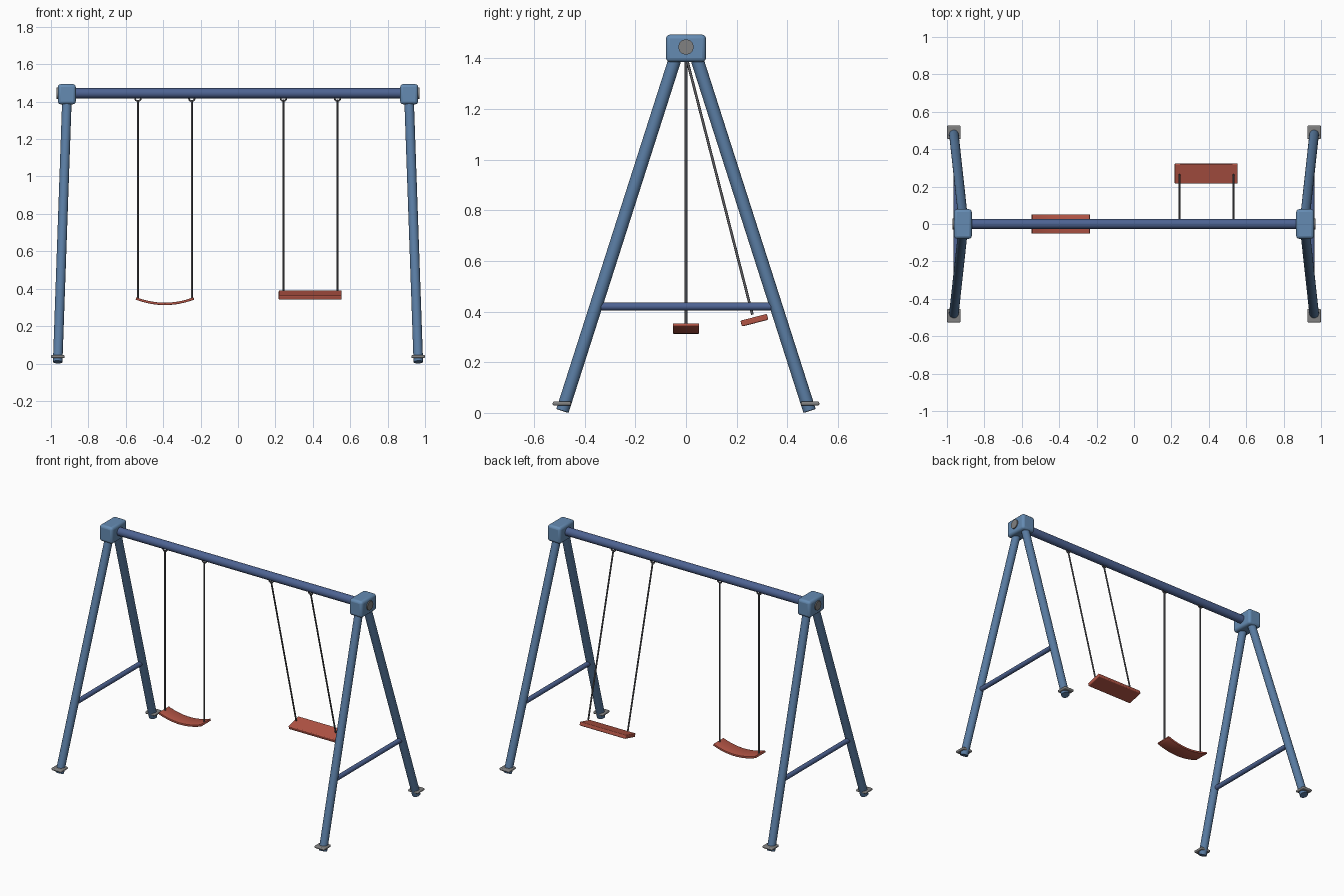
import bpy, math
from mathutils import Vector, Matrix

if "Cube" in bpy.data.objects:
    bpy.data.objects.remove(bpy.data.objects["Cube"])


def material(name, rgb):
    m = bpy.data.materials.new(name)
    m.diffuse_color = (*rgb, 1)
    m.use_nodes = True
    m.node_tree.nodes["Principled BSDF"].inputs["Base Color"].default_value = m.diffuse_color
    return m


LEG = material("steel_blue", (0.10, 0.20, 0.36))
BEAM = material("navy_blue", (0.075, 0.125, 0.29))
BLOCK = material("light_blue", (0.13, 0.26, 0.45))
RED = material("red", (0.45, 0.09, 0.06))
DARK = material("dark_grey", (0.11, 0.11, 0.12))
GREY = material("grey", (0.22, 0.22, 0.22))


def finish(name, mat):
    ob = bpy.context.object
    ob.name = name
    ob.data.materials.append(mat)
    bpy.ops.object.shade_smooth_by_angle(angle=math.radians(40))
    return ob


def tube(name, a, b, r, mat, sides=32):
    a, b = Vector(a), Vector(b)
    d = b - a
    bpy.ops.mesh.primitive_cylinder_add(vertices=sides, radius=r, depth=d.length,
                                        location=(a + b) / 2,
                                        rotation=d.to_track_quat('Z', 'Y').to_euler())
    return finish(name, mat)


def box(name, loc, size, bevel, mat, rot=(0, 0, 0), segments=3):
    bpy.ops.mesh.primitive_cube_add(size=1, location=loc, rotation=rot)
    ob = bpy.context.object
    ob.data.transform(Matrix.Diagonal((*size, 1)))
    ob = finish(name, mat)
    mod = ob.modifiers.new("bevel", 'BEVEL')
    mod.width, mod.segments = bevel, segments
    return ob


BEAM_Z = 1.445

# Top beam
tube("top_beam", (-0.95, 0, BEAM_Z), (0.95, 0, BEAM_Z), 0.027, BEAM)

# A-frame at each end
for sx, side in ((-1, "left"), (1, "right")):
    box(side + "_joint_block", (sx * 0.915, 0, 1.44), (0.096, 0.158, 0.108), 0.016, BLOCK)
    tube(side + "_beam_cap", (sx * 0.95, 0, BEAM_Z), (sx * 0.97, 0, BEAM_Z), 0.03, GREY)
    for sy, end in ((-1, "front"), (1, "back")):
        tube(f"{side}_{end}_leg", (sx * 0.914, sy * 0.033, 1.43),
             (sx * 0.964, sy * 0.488, 0.008), 0.0255, LEG)
        box(f"{side}_{end}_foot", (sx * 0.963, sy * 0.49, 0.037),
            (0.073, 0.073, 0.016), 0.006, GREY)
    tube(side + "_crossbar", (sx * 0.95, -0.355, 0.42), (sx * 0.95, 0.355, 0.42), 0.0155, BEAM)


def chains(name, xs, angle, length):
    # Hanging ring under the beam plus the swung chain
    for i, x in enumerate(xs):
        bpy.ops.mesh.primitive_torus_add(location=(x, 0, 1.418), rotation=(math.pi / 2, 0, 0),
                                         major_radius=0.015, minor_radius=0.0045,
                                         major_segments=24, minor_segments=10)
        finish(f"{name}_ring_{i}", DARK)
        top = Vector((x, 0, 1.41))
        d = Vector((0, math.sin(angle), -math.cos(angle)))
        tube(f"{name}_chain_{i}", top, top + d * length, 0.0052, DARK, 12)


# Sling swing: curved seat built as a bent strip
chains("sling_swing", (-0.535, -0.247), 0, 1.06)
N, HALF, WIDTH = 16, 0.155, 0.052
verts, faces = [], []
for i in range(N + 1):
    t = -1 + 2 * i / N
    z = 0.319 + 0.029 * t * t
    verts += [(-0.391 + HALF * t, -WIDTH, z), (-0.391 + HALF * t, WIDTH, z)]
for i in range(N):
    faces.append((2 * i, 2 * i + 2, 2 * i + 3, 2 * i + 1))
mesh = bpy.data.meshes.new("sling_seat")
mesh.from_pydata(verts, [], faces)
sling = bpy.data.objects.new("sling_seat", mesh)
bpy.context.collection.objects.link(sling)
bpy.ops.object.select_all(action='DESELECT')
bpy.context.view_layer.objects.active = sling
sling.select_set(True)
mod = sling.modifiers.new("thickness", 'SOLIDIFY')
mod.thickness, mod.offset = 0.013, 0
mod = sling.modifiers.new("bevel", 'BEVEL')
mod.width, mod.segments = 0.002, 2
finish("sling_seat", RED)

# Board swing, caught mid-swing towards the back
ANGLE = math.radians(14.4)
chains("board_swing", (0.243, 0.532), ANGLE, 1.055)
box("board_seat", (0.386, 0.27, 0.366), (0.337, 0.108, 0.024), 0.005, RED, (ANGLE, 0, 0))
